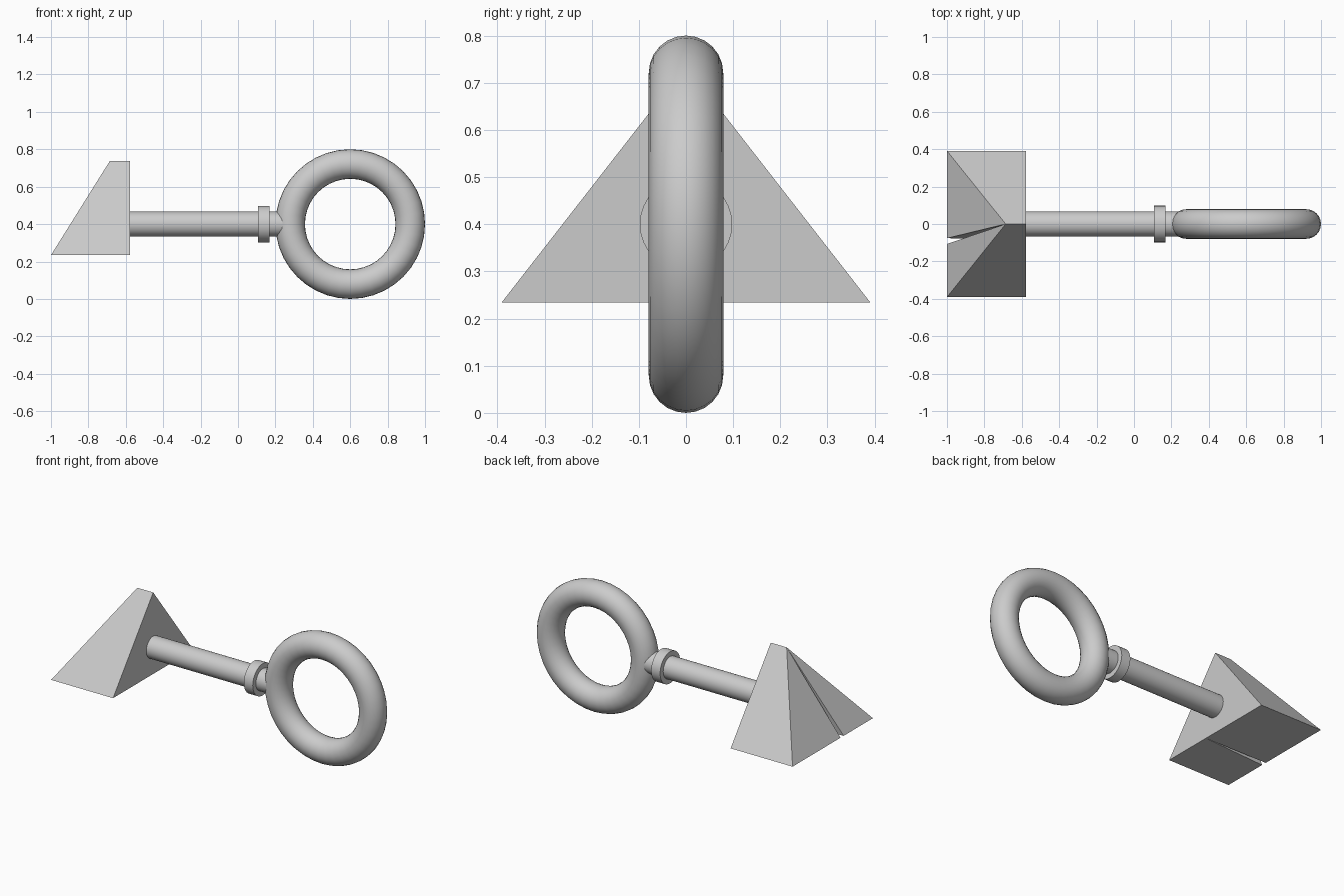
import bpy, bmesh
from math import radians

if "Cube" in bpy.data.objects:
    bpy.data.objects.remove(bpy.data.objects["Cube"])

AXIS_Z = 0.40  # height of the key's centre line


def smooth(obj, name):
    obj.name = name
    bpy.ops.object.shade_smooth_by_angle(angle=radians(35))
    return obj


def rod(name, x0, x1, radius):
    """Cylinder lying along x."""
    bpy.ops.mesh.primitive_cylinder_add(
        vertices=32, radius=radius, depth=x1 - x0,
        location=((x0 + x1) / 2, 0, AXIS_Z), rotation=(0, radians(90), 0))
    return smooth(bpy.context.object, name)


# ring handle
bpy.ops.mesh.primitive_torus_add(
    major_radius=0.321, minor_radius=0.079, major_segments=40, minor_segments=24,
    location=(0.6, 0, AXIS_Z), rotation=(radians(90), 0, 0))
smooth(bpy.context.object, "ring_handle")

# shaft runs from the bit into the ring; collar sits near the ring
rod("shaft", -0.60, 0.275, 0.0675)
rod("collar", 0.108, 0.169, 0.098)

# wedge bit: base outline with a narrow split, rising to a short ridge
BACK, TIP, HALF, LOW, HIGH = -0.578, -1.0, 0.391, 0.234, 0.736
bm = bmesh.new()
base = [bm.verts.new((x, y, LOW)) for x, y in (
    (BACK, HALF), (TIP, HALF), (TIP, -0.076), (BACK - 0.004, -0.08),
    (TIP, -0.107), (TIP, -HALF), (BACK, -HALF))]
ridge_back = bm.verts.new((BACK, 0, HIGH))
ridge_tip = bm.verts.new((-0.686, 0, HIGH))

bm.faces.new((base[0], base[1], ridge_tip, ridge_back))
bm.faces.new((base[5], base[6], ridge_back, ridge_tip))
bm.faces.new((base[6], base[0], ridge_back))
for a, b in zip(base[1:5], base[2:6]):  # front slopes and split walls
    bm.faces.new((a, b, ridge_tip))
# underside, divided at the inner end of the split
bm.faces.new((base[3], base[2], base[1], base[0]))
bm.faces.new((base[6], base[5], base[4], base[3]))
bm.faces.new((base[0], base[6], base[3]))
bmesh.ops.recalc_face_normals(bm, faces=bm.faces)
mesh = bpy.data.meshes.new("wedge_bit")
bm.to_mesh(mesh)
bm.free()
bpy.context.collection.objects.link(bpy.data.objects.new("wedge_bit", mesh))
